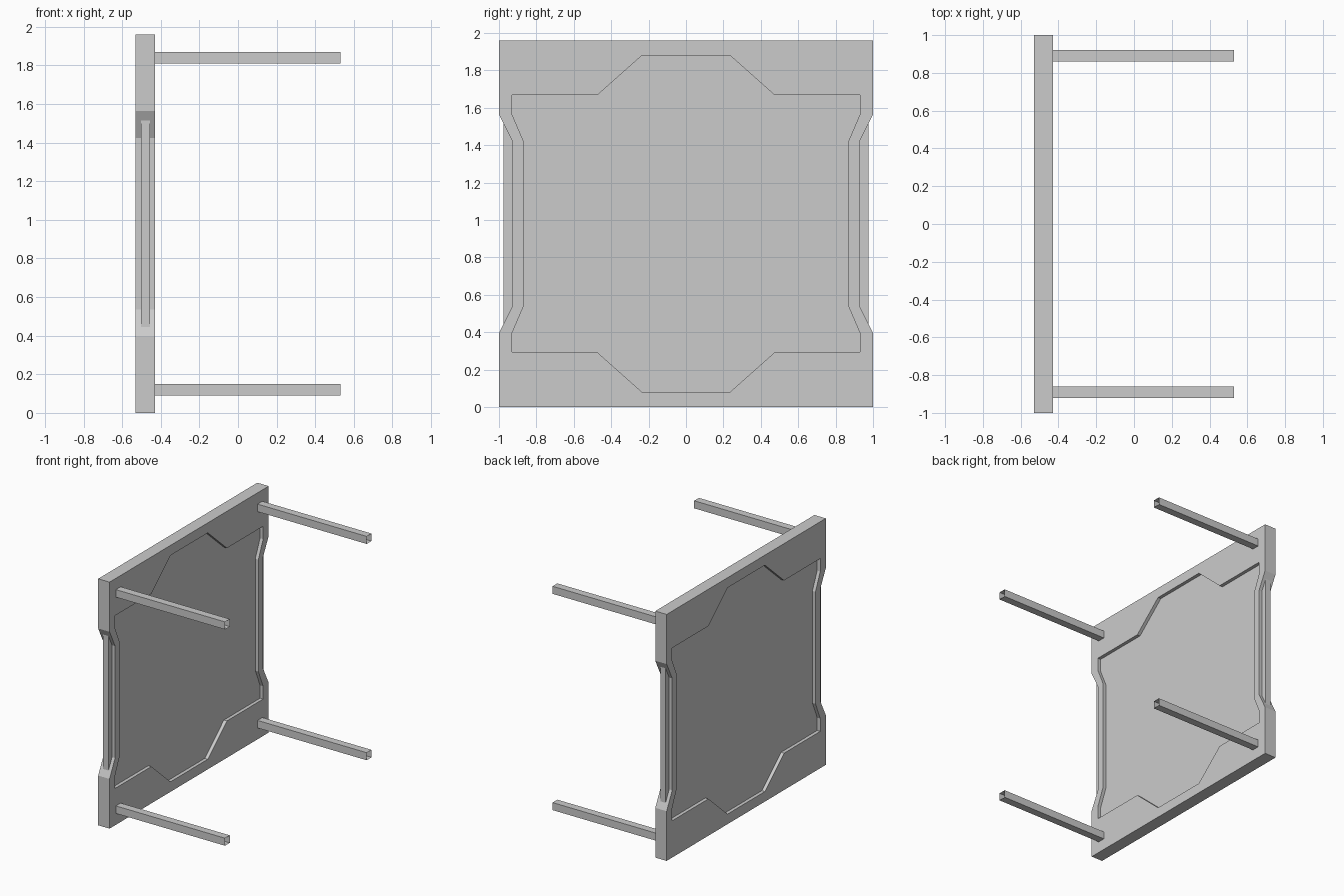
import bpy, bmesh

cube = bpy.data.objects.get("Cube")
if cube:
    bpy.data.objects.remove(cube)

grey = bpy.data.materials.new("light_grey")
grey.use_nodes = True
grey.diffuse_color = (0.6, 0.6, 0.6, 1)
grey.node_tree.nodes["Principled BSDF"].inputs["Base Color"].default_value = grey.diffuse_color

MID = 0.98                      # mid height of the panel
BACK, FACE, TIP = -0.53, -0.43, 0.53


def finish(name, bm):
    bmesh.ops.recalc_face_normals(bm, faces=bm.faces)
    mesh = bpy.data.meshes.new(name)
    bm.to_mesh(mesh)
    bm.free()
    mesh.materials.append(grey)
    obj = bpy.data.objects.new(name, mesh)
    bpy.context.collection.objects.link(obj)
    return obj


def box(name, low, high, open_end=False):
    bm = bmesh.new()
    bmesh.ops.create_cube(bm, size=1)
    for v in bm.verts:
        v.co = [h if c > 0 else l for c, l, h in zip(v.co, low, high)]
    bmesh.ops.recalc_face_normals(bm, faces=bm.faces)
    if open_end:
        ends = [f for f in bm.faces if abs(f.normal.x) > 0.9]
        bmesh.ops.delete(bm, geom=ends, context='FACES')
    return finish(name, bm)


def full_loop(quarter):
    """Mirror a quarter outline (y, z about the middle) into a closed loop."""
    half = quarter + [(y, -z) for y, z in reversed(quarter)]
    return half + [(-y, z) for y, z in reversed(half)]


# Frame: notched outer outline paired with the stepped opening
outer = full_loop([(0.235, MID), (0.475, MID), (1, MID), (1, 0.585), (0.93, 0.445)])
inner = full_loop([(0.235, 0.9), (0.475, 0.687), (0.93, 0.687), (0.93, 0.585), (0.87, 0.445)])
bm = bmesh.new()
rings = [[bm.verts.new((x, y, z + MID)) for y, z in loop]
         for x, loop in ((BACK, outer), (FACE, outer), (FACE, inner), (BACK, inner))]
count = len(outer)
for k in range(4):
    a, b = rings[k], rings[(k + 1) % 4]
    for i in range(count):
        j = (i + 1) % count
        bm.faces.new((a[i], a[j], b[j], b[i]))
finish("panel_frame", bm)

# Thin core sheet, showing in the openings and along the side notches
box("core_sheet", (-0.503, -0.975, 0.04), (-0.457, 0.975, 2 * MID - 0.04))

# Four open-ended corner posts
for side, sy in (("right", -1), ("left", 1)):
    for level, sz in (("lower", -1), ("upper", 1)):
        y, z = 0.89 * sy, MID + 0.86 * sz
        box(f"{level}_{side}_post", (FACE, y - 0.03, z - 0.03),
            (TIP, y + 0.03, z + 0.03), open_end=True)
